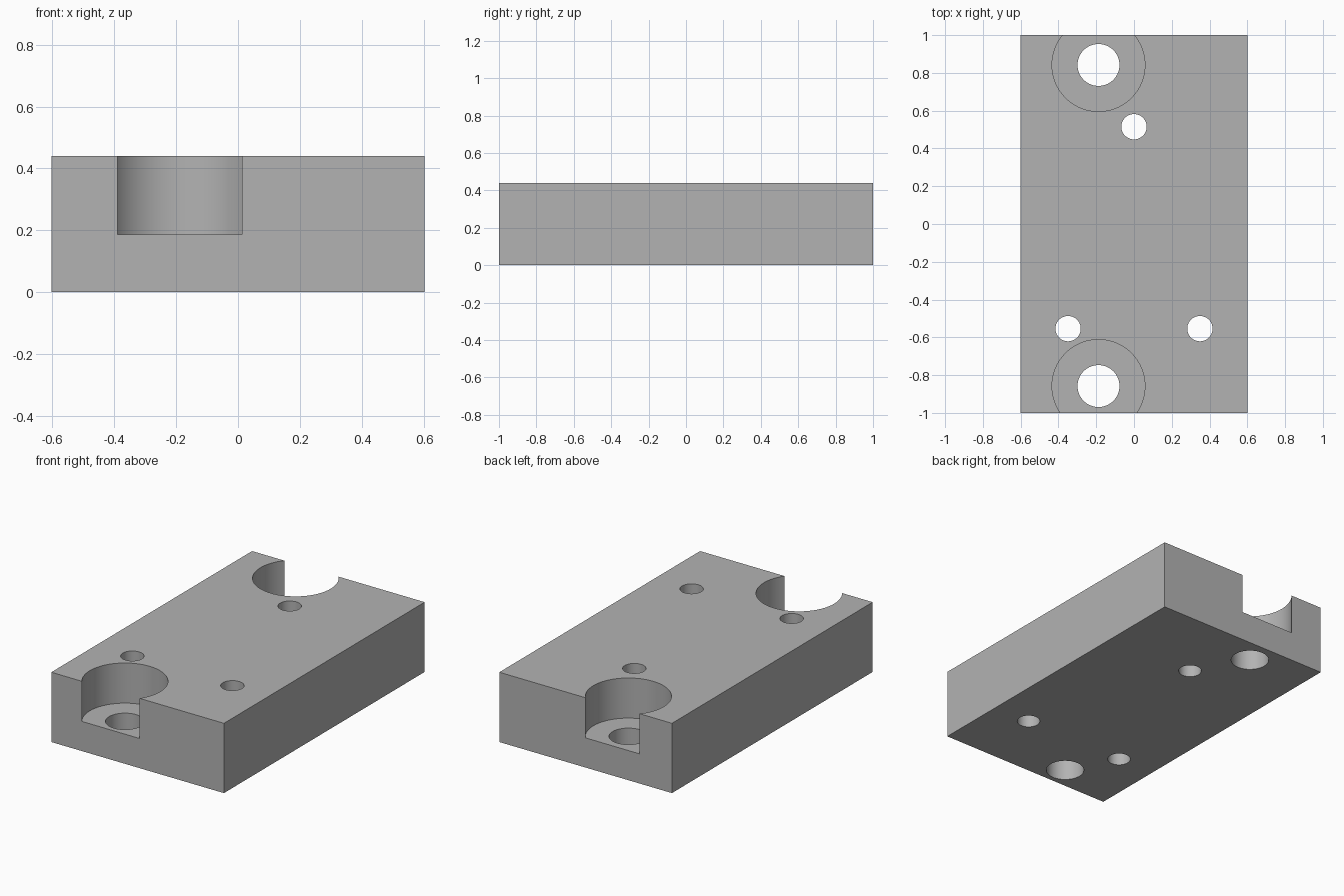
import bpy
import math

old = bpy.data.objects.get("Cube")
if old:
    bpy.data.objects.remove(old, do_unlink=True)

HEIGHT = 0.44
WIDTH = 1.204
POCKET_FLOOR = 0.187

# Single plain grey
grey = bpy.data.materials.new("plain grey")
grey.use_nodes = True
colour = (0.45, 0.45, 0.45, 1)
grey.diffuse_color = colour
grey.node_tree.nodes["Principled BSDF"].inputs["Base Color"].default_value = colour

# Rectangular block
bpy.ops.mesh.primitive_cube_add(size=1, location=(0, 0, HEIGHT / 2))
block = bpy.context.object
block.name = "mounting_block"
block.scale = (WIDTH, 2, HEIGHT)
bpy.ops.object.transform_apply(location=True, scale=True)
block.data.materials.append(grey)


def drill(x, y, radius, bottom=-0.1):
    """Cut a vertical round hole from above the block down to bottom."""
    top = HEIGHT + 0.1
    bpy.ops.mesh.primitive_cylinder_add(
        vertices=96, radius=radius, depth=top - bottom,
        location=(x, y, (top + bottom) / 2))
    cutter = bpy.context.object
    cutter.name = "hole_cutter"
    cutter.hide_render = True
    cutter.data.materials.append(grey)
    bpy.context.view_layer.objects.active = block
    cut = block.modifiers.new("hole", "BOOLEAN")
    cut.operation = "DIFFERENCE"
    cut.solver = "EXACT"
    cut.object = cutter
    bpy.ops.object.modifier_apply(modifier=cut.name)
    bpy.data.objects.remove(cutter, do_unlink=True)


# Bolt holes with pockets that open through the end faces
for y in (0.842, -0.858):
    drill(-0.188, y, 0.246, POCKET_FLOOR)
    drill(-0.188, y, 0.111)

# Three small through holes
for x, y in ((0, 0.515), (-0.349, -0.554), (0.349, -0.554)):
    drill(x, y, 0.067)

# Smooth bores with crisp rims
bpy.ops.object.select_all(action="DESELECT")
block.select_set(True)
bpy.context.view_layer.objects.active = block
bpy.ops.object.shade_smooth_by_angle(angle=math.radians(30))
